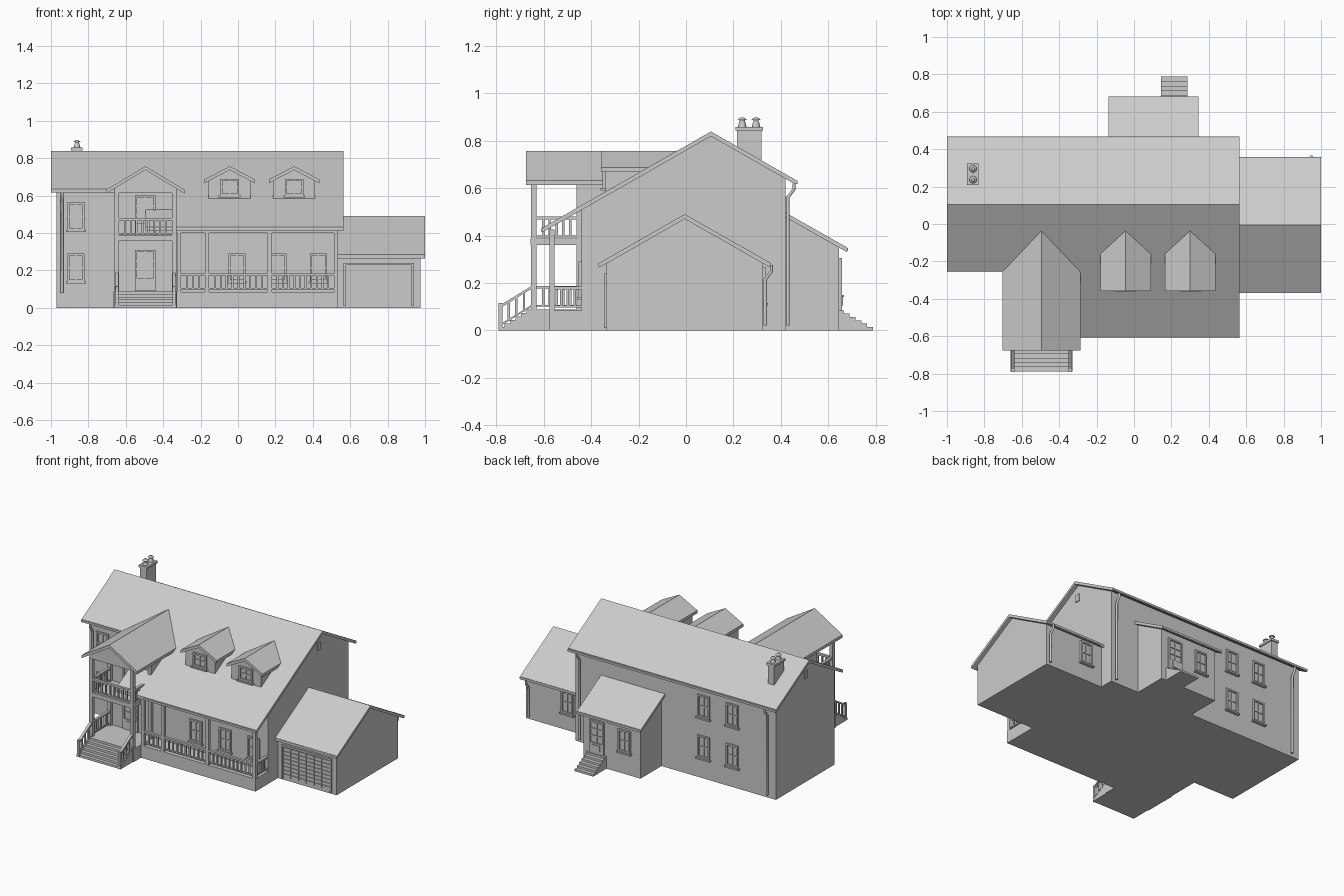
import bpy, bmesh
from mathutils import Matrix, Vector

if "Cube" in bpy.data.objects:
    bpy.data.objects.remove(bpy.data.objects["Cube"])

GREY = bpy.data.materials.new("plain_grey")
GREY.use_nodes = True
TONE = (0.6, 0.6, 0.6, 1)
GREY.diffuse_color = TONE
GREY.node_tree.nodes["Principled BSDF"].inputs["Base Color"].default_value = TONE


def add_prism(bm, pts, axis, a, b):
    """Extrude a (y,z) outline along x, or an (x,z) outline along y."""
    place = (lambda p, d: (d, p[0], p[1])) if axis == "x" else (lambda p, d: (p[0], d, p[1]))
    rings = [[bm.verts.new(place(p, d)) for p in pts] for d in (a, b)]
    bm.faces.new(rings[0])
    bm.faces.new(rings[1][::-1])
    n = len(pts)
    for i in range(n):
        j = (i + 1) % n
        bm.faces.new((rings[0][i], rings[1][i], rings[1][j], rings[0][j]))


def add_box(bm, x, y, z):
    add_prism(bm, [(x[0], z[0]), (x[1], z[0]), (x[1], z[1]), (x[0], z[1])], "y", *y)


def finish(name, bm):
    bmesh.ops.recalc_face_normals(bm, faces=bm.faces)
    mesh = bpy.data.meshes.new(name)
    bm.to_mesh(mesh)
    bm.free()
    mesh.materials.append(GREY)
    ob = bpy.data.objects.new(name, mesh)
    bpy.context.collection.objects.link(ob)
    return ob


def prism(name, pts, axis, a, b):
    bm = bmesh.new()
    add_prism(bm, pts, axis, a, b)
    return finish(name, bm)


def boxes(name, *items):
    bm = bmesh.new()
    for item in items:
        add_box(bm, *item)
    return finish(name, bm)


SLOPE, THICK = 0.57, 0.02


def roof(name, axis, mid, top, low, high, a, b, slope=SLOPE):
    """Two-sided roof slab with its ridge at mid and eaves at low and high."""
    up = [(low, top - slope * (mid - low)), (mid, top), (high, top - slope * (high - mid))]
    prism(name, up + [(u, z - THICK) for u, z in reversed(up)], axis, a, b)


def gable_body(name, axis, mid, top, low, high, a, b, base=0, slope=SLOPE):
    t = top - THICK + 0.003
    prism(name, [(low, base), (low, t - slope * (mid - low)), (mid, t),
                 (high, t - slope * (high - mid)), (high, base)], axis, a, b)


def railing(name, axis, at, u0, u1, z0, z1=None, height=0.1, gap=0.03):
    """Handrail, bottom rail and balusters; z0 and z1 are the floor heights at the ends."""
    z1 = z0 if z1 is None else z1
    bm = bmesh.new()
    for lift, tall, w in ((height - 0.012, 0.012, 0.009), (0.012, 0.008, 0.006)):
        add_prism(bm, [(u0, z0 + lift), (u1, z1 + lift), (u1, z1 + lift + tall),
                       (u0, z0 + lift + tall)], axis, at - w, at + w)
    n = max(2, round(abs(u1 - u0) / gap))
    for i in range(1, n):
        u, z = u0 + (u1 - u0) * i / n, z0 + (z1 - z0) * i / n
        r = 0.005
        add_prism(bm, [(u - r, z + 0.012), (u + r, z + 0.012), (u + r, z + height - 0.005),
                       (u - r, z + height - 0.005)], axis, at - r, at + r)
    finish(name, bm)


def opening(name, x, z, wall, out, w=0.09, h=0.15, cols=2, rows=2, sill=True, solid=0):
    """Framed window or door on a wall facing out (-1 front, 1 back)."""
    bm = bmesh.new()

    def piece(xa, xb, za, zb, depth):
        add_box(bm, (x + xa, x + xb), sorted((wall - out * 0.003, wall + out * depth)), (z + za, z + zb))
    f, hw, hh = 0.011, w / 2, h / 2
    piece(-hw, -hw + f, -hh, hh, 0.012)
    piece(hw - f, hw, -hh, hh, 0.012)
    piece(-hw, hw, hh - f, hh, 0.012)
    piece(-hw, hw, -hh, -hh + f + solid, 0.012)
    piece(-hw + f, hw - f, -hh + f, hh - f, 0.002)
    low = -hh + f + solid
    for i in range(1, cols):
        c = -hw + w * i / cols
        piece(c - 0.004, c + 0.004, low, hh - f, 0.008)
    for i in range(1, rows):
        c = low + (hh - f - low) * i / rows
        piece(-hw + f, hw - f, c - 0.004, c + 0.004, 0.008)
    if sill:
        piece(-hw - 0.008, hw + 0.008, -hh - 0.01, -hh, 0.02)
    if solid:
        piece(-hw * 0.5, hw * 0.5, -hh + 0.02, -hh + solid, 0.016)
    finish(name, bm)


def stairs(name, y_top, y_foot, height, steps, x0, x1):
    run, rise = (y_foot - y_top) / steps, height / steps
    pts = [(y_top, 0), (y_top, height)]
    for i in range(1, steps + 1):
        z = height - (i - 1) * rise
        pts += [(y_top + run * i, z), (y_top + run * i, z - rise)]
    prism(name, pts[1:] + pts[:1], "x", x0, x1)


def pipe(name, *points):
    curve = bpy.data.curves.new(name, "CURVE")
    curve.dimensions = "3D"
    curve.bevel_depth, curve.bevel_resolution = 0.008, 1
    curve.use_fill_caps = True
    line = curve.splines.new("POLY")
    line.points.add(len(points) - 1)
    for p, co in zip(line.points, points):
        p.co = (*co, 1)
    curve.materials.append(GREY)
    bpy.context.collection.objects.link(bpy.data.objects.new(name, curve))


# Main house: narrow left wing, deeper right part, roof running over the porch
RIDGE, TOP = 0.105, 0.838
gable_body("left_wing_walls", "x", RIDGE, TOP, -0.21, 0.42, -0.97, -0.655)
gable_body("main_walls", "x", RIDGE, TOP, -0.44, 0.42, -0.655, 0.535)
roof("left_wing_roof", "x", RIDGE, TOP, -0.25, 0.46, -1, -0.495)
roof("main_roof", "x", RIDGE, TOP, -0.605, 0.46, -0.495, 0.563)

# Garage
gable_body("garage_walls", "x", -0.005, 0.49, -0.335, 0.325, 0.53, 0.975)
roof("garage_roof", "x", -0.005, 0.49, -0.365, 0.352, 0.535, 1)
bm = bmesh.new()
for x in ((0.565, 0.577), (0.928, 0.94)):
    add_box(bm, x, (-0.345, -0.33), (0.01, 0.235))
add_box(bm, (0.565, 0.94), (-0.345, -0.33), (0.228, 0.24))
for r in range(8):
    for c in range(6):
        x, z = 0.58 + c * 0.058, 0.022 + r * 0.0255
        add_box(bm, (x, x + 0.055), (-0.341, -0.33), (z, z + 0.022))
finish("garage_door", bm)

# Rear extension with lean-to roof and steps
prism("extension_walls", [(0.4, 0), (0.645, 0), (0.645, 0.35), (0.4, 0.488)], "x", -0.11, 0.32)
prism("extension_roof", [(0.41, 0.502), (0.678, 0.35), (0.678, 0.33), (0.41, 0.482)], "x", -0.135, 0.345)
stairs("rear_steps", 0.64, 0.788, 0.085, 6, 0.145, 0.285)

# Entrance tower with pediment, balcony and front steps
MID, L, R = -0.495, -0.66, -0.33
gable_body("tower_walls", "y", MID, 0.757, L, R, -0.44, -0.1, slope=0.6)
gable_body("tower_pediment", "y", MID, 0.757, L, R, -0.652, -0.44, base=0.615, slope=0.6)
roof("tower_roof", "y", MID, 0.757, -0.703, -0.287, -0.675, -0.04, slope=0.6)
boxes("tower_deck", ((L - 0.005, R + 0.005), (-0.658, -0.43), (0, 0.088)))
boxes("balcony_floor", ((L, R), (-0.655, -0.43), (0.36, 0.388)))
stairs("front_steps", -0.65, -0.788, 0.088, 6, L, R)
PX = (L + 0.012, R - 0.012)
boxes("tower_posts", *[((x - 0.012, x + 0.012), (y - 0.012, y + 0.012), (0.08, 0.62))
                       for x in PX for y in (-0.642, -0.45)])
railing("balcony_front_rail", "y", -0.642, L + 0.024, R - 0.024, 0.38)
for side, x in zip(("left", "right"), PX):
    railing(side + "_balcony_rail", "x", x, -0.63, -0.46, 0.38)
    railing(side + "_stair_rail", "x", x, -0.78, -0.65, 0.008, 0.088)
    boxes(side + "_stair_post", ((x - 0.008, x + 0.008), (-0.79, -0.774), (0, 0.115)))
railing("tower_deck_rail", "x", PX[0], -0.63, -0.46, 0.088)

# Long porch
boxes("porch_floor", ((R, 0.535), (-0.577, -0.43), (0, 0.085)))
boxes("porch_beam", ((R, 0.535), (-0.577, -0.553), (0.4, 0.425)))
POSTS = (-0.315, -0.165, 0.17, 0.523)
boxes("porch_posts", *[((x - 0.011, x + 0.011), (-0.576, -0.554), (0.08, 0.41)) for x in POSTS])
for i in range(3):
    railing("porch_rail_%d" % (i + 1), "y", -0.565, POSTS[i] + 0.01, POSTS[i + 1] - 0.01, 0.085)
railing("porch_end_rail", "x", POSTS[-1], -0.555, -0.44, 0.085)

# Dormers
for side, x in (("left", -0.045), ("right", 0.3)):
    gable_body(side + "_dormer_walls", "y", x, 0.757, x - 0.112, x + 0.112, -0.34, -0.06, base=0.57, slope=0.52)
    roof(side + "_dormer_roof", "y", x, 0.757, x - 0.135, x + 0.135, -0.358, -0.03, slope=0.52)
    opening(side + "_dormer_window", x, 0.645, -0.34, -1, w=0.1, h=0.09)

# Windows and doors
for z in (0.215, 0.49):
    opening("left_wing_window", -0.867, z, -0.21, -1)
    for x in (-0.645, -0.43):
        opening("rear_window", x, z, 0.42, 1)
for x in (-0.005, 0.215, 0.43):
    opening("porch_window", x, 0.215, -0.44, -1)
opening("extension_window", 0.008, 0.225, 0.645, 1)
opening("garage_window", 0.66, 0.19, 0.325, 1)
for name, x, z, wall, out in (("front_door", MID, 0.2, -0.44, -1), ("balcony_door", MID, 0.49, -0.44, -1),
                              ("rear_door", 0.215, 0.195, 0.645, 1)):
    opening(name, x, z, wall, out, w=0.11, h=0.22, rows=3, sill=False, solid=0.06)
for side, x in (("left", -0.97), ("right", 0.535)):
    boxes(side + "_gable_vent", ((x - 0.006, x + 0.006), (0.085, 0.118), (0.705, 0.755)))

# Gutters and downpipes
def gutter(name, x0, x1, y, z):
    boxes(name, ((x0, x1), (y - 0.007, y + 0.007), (z - 0.014, z)))


gutter("rear_gutter", -1, 0.563, 0.462, 0.632)
gutter("left_wing_gutter", -1, -0.7, -0.25, 0.634)
gutter("porch_gutter", -0.287, 0.563, -0.603, 0.43)
gutter("garage_front_gutter", 0.563, 1, -0.362, 0.284)
gutter("garage_rear_gutter", 0.563, 1, 0.35, 0.286)
gutter("extension_gutter", -0.135, 0.345, 0.676, 0.348)
for name, x, y, z, out in (("rear_downpipe", -0.91, 0.42, 0.62, 1), ("rear_right_downpipe", 0.5, 0.42, 0.62, 1),
                           ("left_wing_downpipe", -0.94, -0.21, 0.62, -1),
                           ("garage_downpipe", 0.95, 0.325, 0.275, 1)):
    near, far = y + out * 0.009, y + out * 0.035
    pipe(name, (x, far, z), (x, far, z - 0.025), (x, near, z - 0.06), (x, near, 0.08 if out < 0 else 0.02))

# Chimney with two pots
boxes("chimney", ((-0.885, -0.838), (0.214, 0.318), (0.65, 0.845)),
      ((-0.892, -0.831), (0.208, 0.324), (0.842, 0.858)))
bm = bmesh.new()
for y in (0.237, 0.295):
    for r1, r2, z, h in ((0.018, 0.013, 0.868, 0.02), (0.011, 0.011, 0.88, 0.02), (0.02, 0.008, 0.892, 0.01)):
        bmesh.ops.create_cone(bm, cap_ends=True, segments=12, radius1=r1, radius2=r2, depth=h,
                              matrix=Matrix.Translation(Vector((-0.861, y, z))))
finish("chimney_pots", bm)
